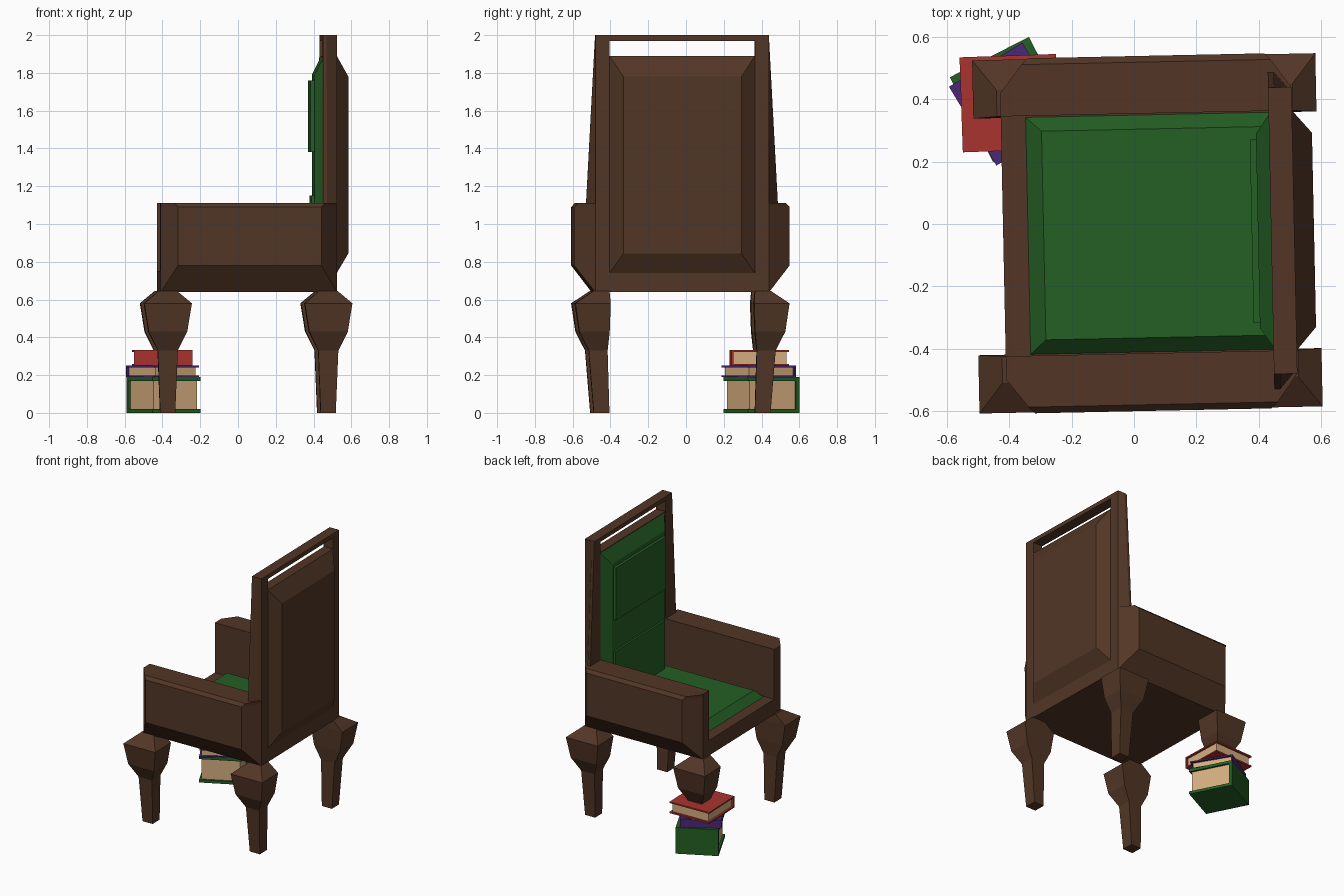
import bpy, bmesh, math
from mathutils import Matrix, Vector

if "Cube" in bpy.data.objects:
    bpy.data.objects.remove(bpy.data.objects["Cube"])


def material(name, col):
    m = bpy.data.materials.new(name)
    m.diffuse_color = (*col, 1)
    m.use_nodes = True
    m.node_tree.nodes["Principled BSDF"].inputs["Base Color"].default_value = m.diffuse_color
    return m


WOOD = material("dark_wood", (0.084, 0.037, 0.019))
GREEN = material("green_cloth", (0.018, 0.114, 0.018))
RED = material("red_cover", (0.40, 0.033, 0.028))
PURPLE = material("purple_cover", (0.07, 0.02, 0.19))
PAPER = material("paper", (0.66, 0.42, 0.21))

# the chair stands slightly turned, around its own centre
CHAIR = Matrix.Translation((0.045, -0.03, 0)) @ Matrix.Rotation(math.radians(1.2), 4, 'Z') @ Matrix.Translation((-0.045, 0, 0))


def loft(name, rings, mat, matrix=CHAIR):
    """Closed solid through a list of point rings."""
    bm = bmesh.new()
    vs = [[bm.verts.new(matrix @ Vector(p)) for p in r] for r in rings]
    n = len(rings[0])
    for a, b in zip(vs, vs[1:]):
        for i in range(n):
            j = (i + 1) % n
            bm.faces.new((a[i], a[j], b[j], b[i]))
    bm.faces.new(vs[0])
    bm.faces.new(vs[-1])
    bmesh.ops.remove_doubles(bm, verts=bm.verts, dist=1e-5)
    bmesh.ops.recalc_face_normals(bm, faces=bm.faces)
    me = bpy.data.meshes.new(name)
    bm.to_mesh(me)
    bm.free()
    me.materials.append(mat)
    ob = bpy.data.objects.new(name, me)
    bpy.context.collection.objects.link(ob)
    return ob


def rect_z(x0, x1, y0, y1, z):
    return [(x0, y0, z), (x1, y0, z), (x1, y1, z), (x0, y1, z)]


def rect_x(y0, y1, z0, z1, x):
    return [(x, y0, z0), (x, y1, z0), (x, y1, z1), (x, y0, z1)]


def box(name, x0, x1, y0, y1, z0, z1, mat, matrix=CHAIR):
    return loft(name, [rect_z(x0, x1, y0, y1, z0), rect_z(x0, x1, y0, y1, z1)], mat, matrix)


# seat base and cushion
box("seat_base", -0.42, 0.50, -0.387, 0.387, 0.64, 0.75, WOOD)
loft("seat_cushion", [rect_z(-0.345, 0.46, -0.385, 0.385, 0.745),
                      rect_z(-0.29, 0.42, -0.335, 0.335, 0.80)], GREEN)

# backrest core, top rail, rear panel, front cushion and its raised pads
box("back_core", 0.445, 0.515, -0.40, 0.40, 0.64, 1.89, WOOD)
box("top_rail", 0.44, 0.515, -0.40, 0.40, 1.97, 2.0, WOOD)
loft("rear_panel", [rect_x(-0.385, 0.385, 0.74, 1.89, 0.515),
                    rect_x(-0.312, 0.312, 0.845, 1.78, 0.578)], WOOD)
loft("back_cushion", [rect_x(-0.383, 0.383, 0.75, 1.885, 0.447),
                      rect_x(-0.312, 0.312, 0.75, 1.79, 0.398)], GREEN)
box("upper_pad", 0.378, 0.40, -0.295, 0.295, 1.38, 1.76, GREEN)
box("lower_pad", 0.384, 0.40, -0.295, 0.295, 0.79, 1.15, GREEN)

for side, s in (("right", -1), ("left", 1)):
    # back posts, swelling outward toward the arms
    def post_ring(z, b):
        pts = [(0.44, 0.385), (0.515, 0.385), (0.515, 0.46), (0.46, 0.46 + b), (0.44, 0.46 + b)]
        return [(x, s * y, z) for x, y in pts]
    loft(side + "_back_post", [post_ring(0.64, 0.0), post_ring(0.79, 0.065),
                               post_ring(2.0, 0.0)], WOOD)

    # arms with a raised outer panel
    def arm_ring(z, x0, x1, o):
        pts = [(-0.42, 0.385), (0.515, 0.385), (0.515, 0.46), (x1, o), (x0, o), (-0.42, 0.46)]
        if o > 0.46 or z > 0.7:
            return [(x, s * y, z) for x, y in pts]
        pts[3], pts[4] = (0.514, 0.461), (-0.419, 0.461)
        return [(x, s * y, z) for x, y in pts]
    loft(side + "_arm", [arm_ring(0.64, 0, 0, 0.46), arm_ring(0.78, -0.33, 0.43, 0.57),
                         arm_ring(1.09, -0.33, 0.43, 0.57),
                         arm_ring(1.112, -0.35, 0.45, 0.55)], WOOD)

    # legs with a swollen knee; the front left one is cut short
    for end, x in (("front", -0.382), ("rear", 0.468)):
        short = end == "front" and side == "left"
        prof = [(0.0, 0.040, 0.385, 0.468), (0.33, 0.053, 0.395, 0.495), (0.43, 0.102, 0.385, 0.545),
                (0.58, 0.126, 0.380, 0.567), (0.645, 0.05, 0.385, 0.47)]
        rings = []
        for z, hx, y0, y1 in (prof[1:] if short else prof):
            rings.append([(px, s * py, pz) for px, py, pz in rect_z(x - hx, x + hx, y0, y1, z)])
        loft(f"{end}_{side}_leg", rings, WOOD)


# books: two covers, a spine on one side and a page block
def book(name, cx, cy, ang, w, d, z0, z1, t, cover):
    m = Matrix.Translation((cx, cy, 0)) @ Matrix.Rotation(math.radians(ang), 4, 'Z')
    w, d, i = w / 2, d / 2, 0.014
    box(name + "_bottom_cover", -w, w, -d, d, z0, z0 + t, cover, m)
    box(name + "_top_cover", -w, w, -d, d, z1 - t, z1, cover, m)
    box(name + "_spine", -w, w, d - t, d, z0 + t, z1 - t, cover, m)
    box(name + "_pages", -w + i, w - i, -d + i, d - t, z0 + t, z1 - t, PAPER, m)


book("green_book", -0.395, 0.40, 27, 0.285, 0.305, 0.0, 0.19, 0.02, GREEN)
book("purple_book", -0.40, 0.385, 31, 0.275, 0.295, 0.19, 0.25, 0.009, PURPLE)
book("red_book", -0.40, 0.388, 182, 0.31, 0.305, 0.25, 0.333, 0.01, RED)
